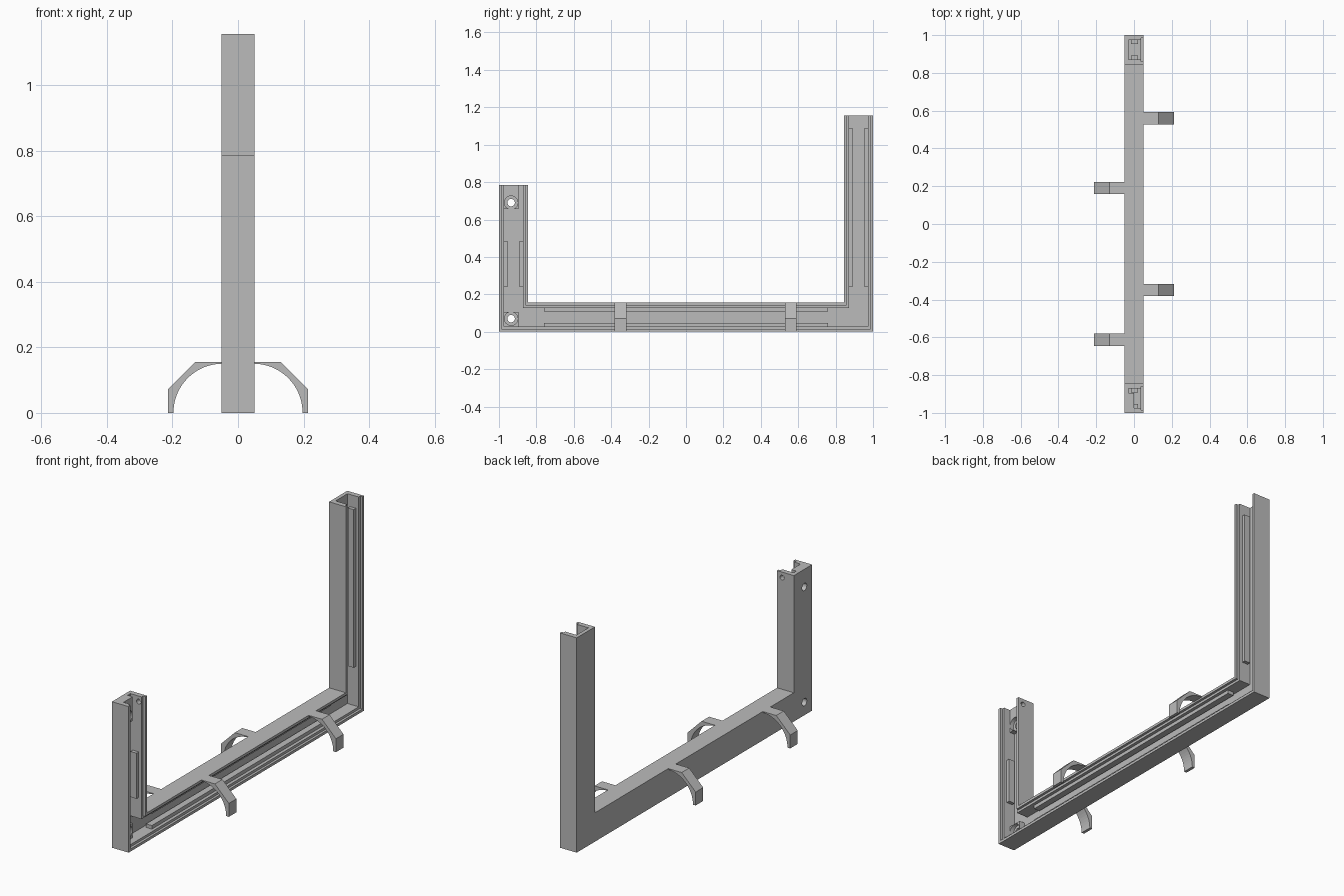
import bpy, bmesh, math
from mathutils import Matrix

cube = bpy.data.objects.get("Cube")
if cube:
    bpy.data.objects.remove(cube, do_unlink=True)

grey = bpy.data.materials.new("light grey")
grey.use_nodes = True
colour = (0.5, 0.5, 0.5, 1)
grey.diffuse_color = colour
grey.node_tree.nodes["Principled BSDF"].inputs["Base Color"].default_value = colour

W, FRONT_TOP, REAR_TOP = 0.155, 0.785, 1.155


def finish(bm, name):
    bmesh.ops.recalc_face_normals(bm, faces=bm.faces)
    mesh = bpy.data.meshes.new(name)
    bm.to_mesh(mesh)
    bm.free()
    obj = bpy.data.objects.new(name, mesh)
    bpy.context.collection.objects.link(obj)
    mesh.materials.append(grey)
    return obj


def box(name, x, y, z):
    bm = bmesh.new()
    bmesh.ops.create_cube(bm, size=1)
    for v in bm.verts:
        v.co = [(r[0] + r[1]) / 2 + c * (r[1] - r[0]) for c, r in zip(v.co, (x, y, z))]
    return finish(bm, name)


def drill(name, targets, radius, depth, centre, axis):
    bm = bmesh.new()
    bmesh.ops.create_cone(bm, cap_ends=True, segments=24, radius1=radius,
                          radius2=radius, depth=depth)
    turn = Matrix.Rotation(math.pi / 2, 4, "Y" if axis == "x" else "X")
    bm.transform(Matrix.Translation(centre) @ turn)
    cutter = finish(bm, name)
    cutter.hide_render = True
    cutter.hide_set(True)
    cutter.display_type = "WIRE"
    for obj in targets:
        mod = obj.modifiers.new(name, "BOOLEAN")
        mod.operation, mod.solver, mod.object = "DIFFERENCE", "EXACT", cutter


# Channel frame: stepped C section swept with mitred corners around the U
section = [(0, -0.05), (W, -0.05), (W, 0.05), (W - 0.014, 0.05), (W - 0.014, 0.037),
           (W - 0.027, 0.037), (W - 0.027, -0.03), (0.027, -0.03), (0.027, 0.037),
           (0.014, 0.037), (0.014, 0.05), (0, 0.05)]
bm = bmesh.new()
rows = []
for t, x in section:
    path = [(t - 1, FRONT_TOP), (t - 1, t), (1 - t, t), (1 - t, REAR_TOP)]
    rows.append([bm.verts.new((x, y, z)) for y, z in path])
for a, b in zip(rows, rows[1:] + rows[:1]):
    for i in range(3):
        bm.faces.new((a[i], a[i + 1], b[i + 1], b[i]))
for end in (0, 3):
    bm.faces.new([r[end] for r in rows])
frame = finish(bm, "channel_frame")

# Retaining ribs along both inner walls of each run
for i, (lo, hi) in enumerate(((0.026, 0.046), (W - 0.046, W - 0.026))):
    rib_x = (-0.015, 0.02)
    box(f"front_post_rib_{i}", rib_x, (lo - 1, hi - 1), (0.24, 0.485))
    box(f"base_rib_{i}", rib_x, (-0.76, 0.76), (lo, hi))
    box(f"rear_post_rib_{i}", rib_x, (1 - hi, 1 - lo), (0.24, 1.09))

# Screw bosses with counterbored holes through the closed side
for name, z, low, high in (("upper", 0.69, 0.655, FRONT_TOP), ("lower", 0.07, 0.026, 0.106)):
    boss = box(f"{name}_screw_boss", (-0.031, 0), (-0.974, -0.895), (low, high))
    drill(f"{name}_screw_hole", (frame, boss), 0.02, 0.2, (-0.05, -0.935, z), "x")
    drill(f"{name}_counterbore", (boss, frame), 0.036, 0.1, (0.028, -0.935, z), "x")

# Small cross hole in the inner wall of the front post
drill("cross_hole", (frame,), 0.013, 0.08, (0.02, -0.86, 0.755), "y")

# Curved cable hooks, staggered on both sides
for i, (side, y) in enumerate(((1, 0.56), (1, -0.35), (-1, 0.19), (-1, -0.613))):
    arc = [math.radians(90 * k / 16) for k in range(17)]
    outline = [(0.05, W), (0.13, W), (0.213, 0.072), (0.213, 0)]
    outline += [(0.048 + 0.149 * math.cos(a), 0.15 * math.sin(a)) for a in arc]
    bm = bmesh.new()
    face = bm.faces.new([bm.verts.new((side * x, y - 0.032, z)) for x, z in outline])
    new = bmesh.ops.extrude_face_region(bm, geom=[face])["geom"]
    bmesh.ops.translate(bm, vec=(0, 0.064, 0),
                        verts=[v for v in new if isinstance(v, bmesh.types.BMVert)])
    finish(bm, f"hook_{i + 1}")
